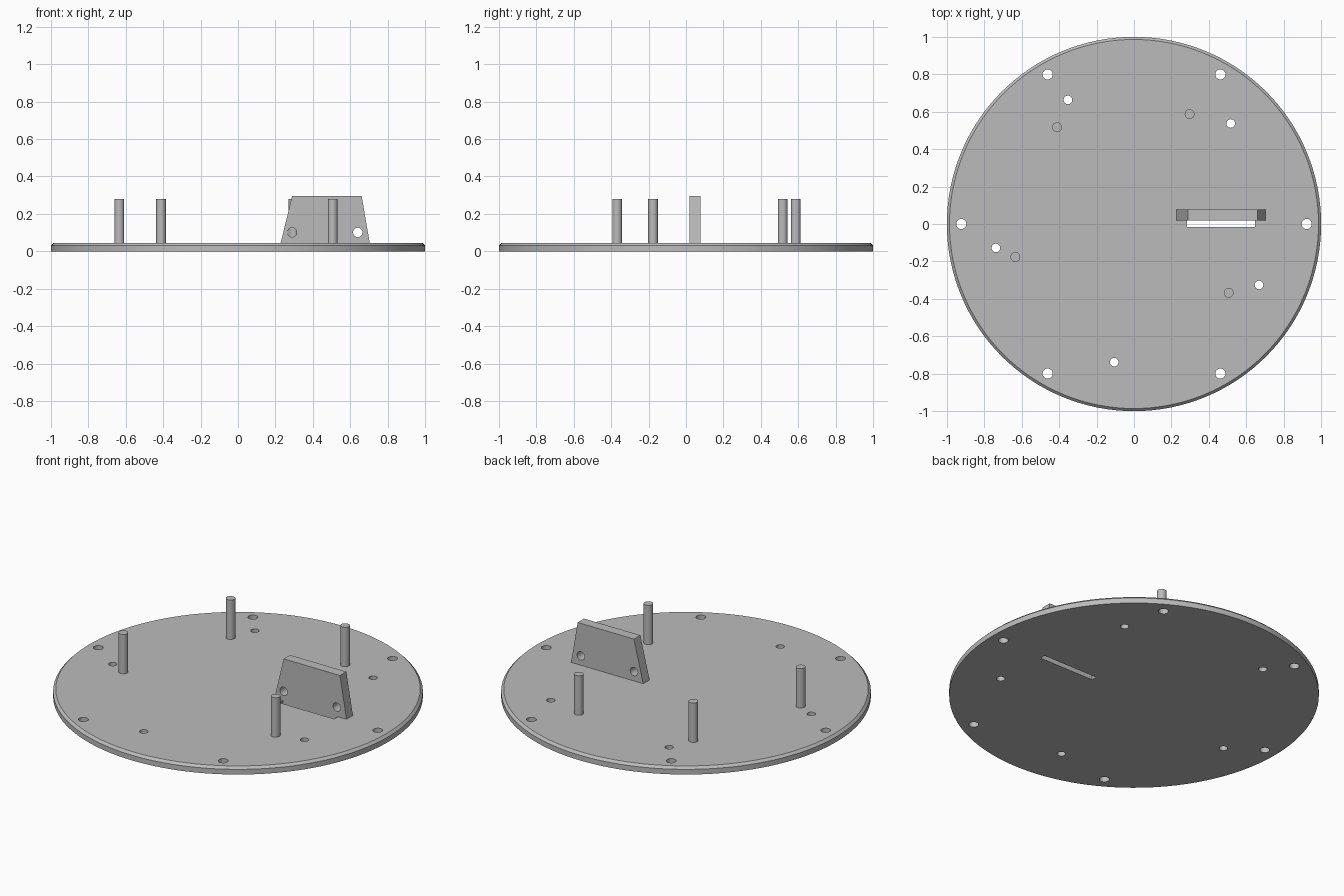
import bpy, bmesh
from math import cos, sin, radians
from mathutils import Matrix, Vector

default = bpy.data.objects.get("Cube")
if default:
    bpy.data.objects.remove(default, do_unlink=True)

grey = bpy.data.materials.new("plain grey")
grey.use_nodes = True
colour = (0.5, 0.5, 0.5, 1)
grey.diffuse_color = colour
grey.node_tree.nodes["Principled BSDF"].inputs["Base Color"].default_value = colour

DECK = 0.045  # top of the round plate


def finish(name, bm):
    """Turn a bmesh into a grey object."""
    bmesh.ops.recalc_face_normals(bm, faces=bm.faces)
    mesh = bpy.data.meshes.new(name)
    bm.to_mesh(mesh)
    bm.free()
    mesh.materials.append(grey)
    obj = bpy.data.objects.new(name, mesh)
    bpy.context.collection.objects.link(obj)
    return obj


def rod(bm, centre, radius, length, sides=24, along_y=False):
    turn = Matrix.Rotation(radians(90), 4, 'X') if along_y else Matrix()
    return bmesh.ops.create_cone(bm, cap_ends=True, segments=sides, radius1=radius,
                                 radius2=radius, depth=length,
                                 matrix=Matrix.Translation(centre) @ turn)


def activate(obj):
    bpy.ops.object.select_all(action='DESELECT')
    obj.select_set(True)
    bpy.context.view_layer.objects.active = obj


def cut(obj, bm):
    """Subtract the cutter shapes and discard them."""
    cutter = finish("cutter", bm)
    cutter.hide_render = True
    activate(obj)
    mod = obj.modifiers.new("holes", 'BOOLEAN')
    mod.operation = 'DIFFERENCE'
    mod.solver = 'EXACT'
    mod.object = cutter
    bpy.ops.object.modifier_apply(modifier=mod.name)
    bpy.data.objects.remove(cutter, do_unlink=True)


def smooth(obj):
    activate(obj)
    bpy.ops.object.shade_smooth_by_angle(angle=radians(30))


# Round plate with a chamfered upper rim
bm = bmesh.new()
rod(bm, (0, 0, DECK / 2), 1, DECK, 128)
rim = [e for e in bm.edges if all(v.co.z > DECK / 2 for v in e.verts)]
bmesh.ops.bevel(bm, geom=rim, offset=0.014, segments=1, affect='EDGES')
plate = finish("round_plate", bm)

# Mounting holes around the rim, scattered smaller holes and a slot
bm = bmesh.new()
for i in range(6):
    a = radians(60 * i)
    rod(bm, (0.923 * cos(a), 0.923 * sin(a), 0), 0.027, 0.3)
for x, y in ((-0.353, 0.663), (0.517, 0.537), (-0.738, -0.128),
             (0.668, -0.326), (-0.106, -0.738)):
    rod(bm, (x, y, 0), 0.023, 0.3)
bmesh.ops.create_cube(bm, size=1, matrix=Matrix.Translation((0.465, 0.001, 0))
                      @ Matrix.Diagonal((0.364, 0.034, 0.3, 1)))
cut(plate, bm)
smooth(plate)

# Standing posts
for i, (x, y) in enumerate(((-0.411, 0.517), (0.297, 0.587),
                            (-0.634, -0.176), (0.506, -0.368)), 1):
    bm = bmesh.new()
    rod(bm, (x, y, (DECK + 0.28) / 2), 0.026, 0.28 - DECK)
    smooth(finish(f"post_{i}", bm))

# Upright tapered bracket with two cross holes
bm = bmesh.new()
outline = ((0.228, DECK), (0.704, DECK), (0.661, 0.295), (0.289, 0.295))
face = bm.faces.new([bm.verts.new((x, 0.018, z)) for x, z in outline])
out = bmesh.ops.extrude_face_region(bm, geom=[face])
bmesh.ops.translate(bm, vec=Vector((0, 0.06, 0)),
                    verts=[g for g in out["geom"] if isinstance(g, bmesh.types.BMVert)])
bracket = finish("bracket", bm)
bm = bmesh.new()
for x in (0.289, 0.64):
    rod(bm, (x, 0.05, 0.101), 0.025, 0.3, along_y=True)
cut(bracket, bm)
smooth(bracket)
